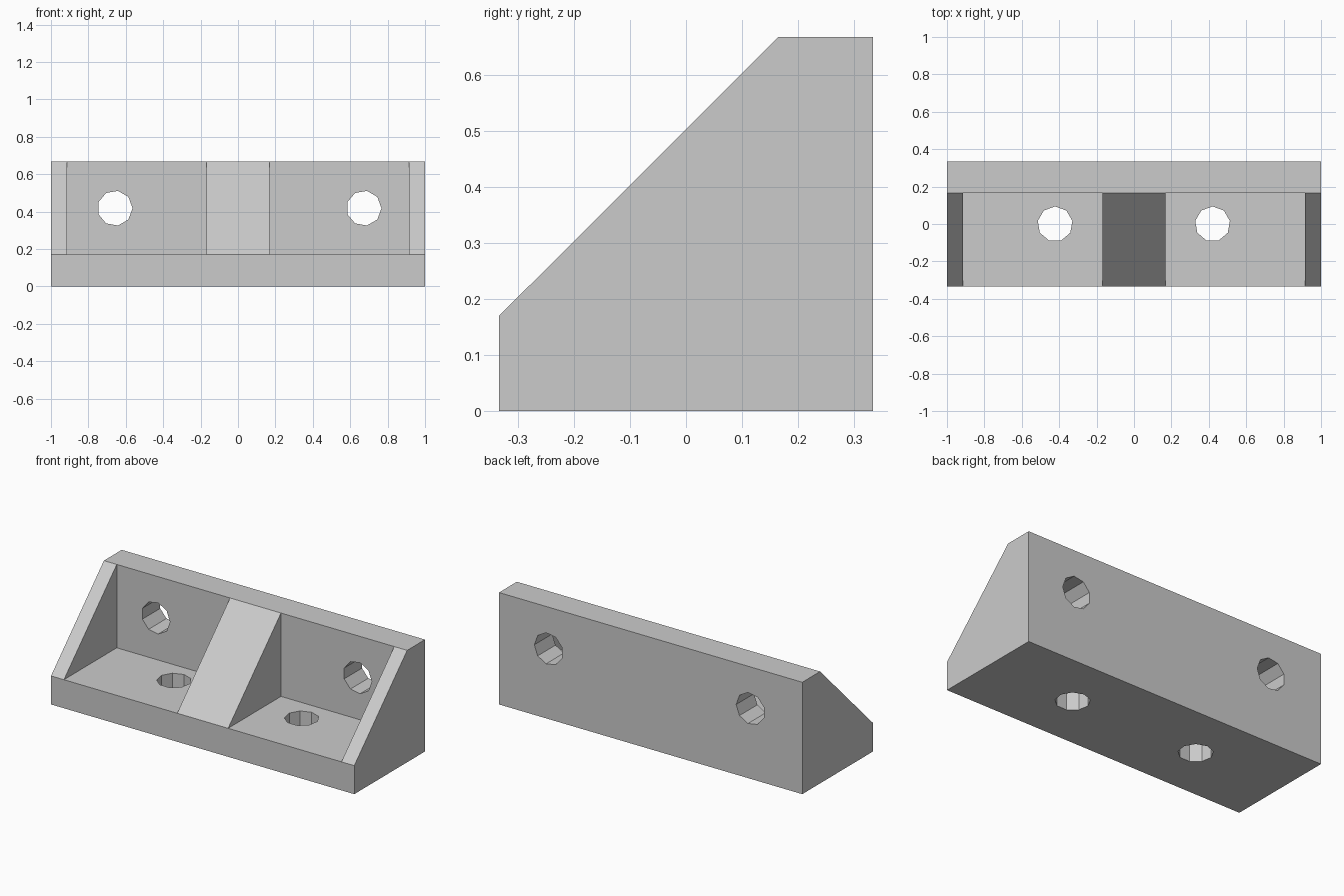
import bpy, bmesh, math
from mathutils import Matrix, Vector

cube = bpy.data.objects.get("Cube")
if cube:
    bpy.data.objects.remove(cube, do_unlink=True)

# Overall sizes
HALF_D, HEIGHT = 0.333, 0.667
FLOOR_Z, WALL_Y = 0.17, 0.165
RIB_IN, RIB_OUT = 0.168, 0.915
HOLE_R, SIDES = 0.094, 9

grey = bpy.data.materials.new("plain_grey")
grey.use_nodes = True
colour = (0.6, 0.6, 0.6, 1)
grey.diffuse_color = colour
grey.node_tree.nodes["Principled BSDF"].inputs["Base Color"].default_value = colour


def add_object(name, bm):
    bmesh.ops.recalc_face_normals(bm, faces=bm.faces)
    mesh = bpy.data.meshes.new(name)
    bm.to_mesh(mesh)
    bm.free()
    mesh.materials.append(grey)
    obj = bpy.data.objects.new(name, mesh)
    bpy.context.collection.objects.link(obj)
    return obj


def prism(name, profile, x0, x1):
    """Extrude a (y, z) profile along x."""
    bm = bmesh.new()
    face = bm.faces.new([bm.verts.new((x0, y, z)) for y, z in profile])
    new = bmesh.ops.extrude_face_region(bm, geom=[face])["geom"]
    verts = [v for v in new if isinstance(v, bmesh.types.BMVert)]
    bmesh.ops.translate(bm, verts=verts, vec=(x1 - x0, 0, 0))
    return add_object(name, bm)


def drill(name, centre, across, axis):
    """Nine-sided cutter along an axis, with one corner pointing across."""
    axis, across = Vector(axis), Vector(across)
    frame = Matrix((across, axis.cross(across), axis)).transposed().to_4x4()
    bm = bmesh.new()
    step = math.tau / SIDES
    rings = []
    for depth in (-0.2, 0.2):
        rings.append([bm.verts.new(Vector(centre) + frame @ Vector(
            (HOLE_R * math.cos(i * step), HOLE_R * math.sin(i * step), depth)))
            for i in range(SIDES)])
        bm.faces.new(rings[-1])
    for i in range(SIDES):
        j = (i + 1) % SIDES
        bm.faces.new((rings[0][i], rings[0][j], rings[1][j], rings[1][i]))
    return add_object(name, bm)


# Solid wedge block with a sloped front
bracket = prism("corner_bracket", [
    (-HALF_D, 0), (HALF_D, 0), (HALF_D, HEIGHT),
    (WALL_Y, HEIGHT), (-HALF_D, FLOOR_Z)], -1, 1)

# Two pockets leave the floor, back wall and three ribs
pocket = [(-0.6, FLOOR_Z), (WALL_Y, FLOOR_Z), (WALL_Y, 1), (-0.6, 1)]
cutters = [prism("left_pocket", pocket, RIB_IN, RIB_OUT),
           prism("right_pocket", pocket, -RIB_OUT, -RIB_IN)]

# Screw holes through the back wall and the floor
for x in (-0.658, 0.673):
    cutters.append(drill("wall_hole", (x, 0.25, 0.418), (1, 0, 0), (0, 1, 0)))
for x in (-0.422, 0.42):
    cutters.append(drill("floor_hole", (x, 0, 0.08), (0, 1, 0), (0, 0, 1)))

# Cut everything and drop the cutters
bpy.context.view_layer.objects.active = bracket
for cutter in cutters:
    cutter.hide_render = True
    cut = bracket.modifiers.new(cutter.name, "BOOLEAN")
    cut.operation = "DIFFERENCE"
    cut.solver = "EXACT"
    cut.object = cutter
    bpy.ops.object.modifier_apply(modifier=cut.name)
    bpy.data.objects.remove(cutter, do_unlink=True)
